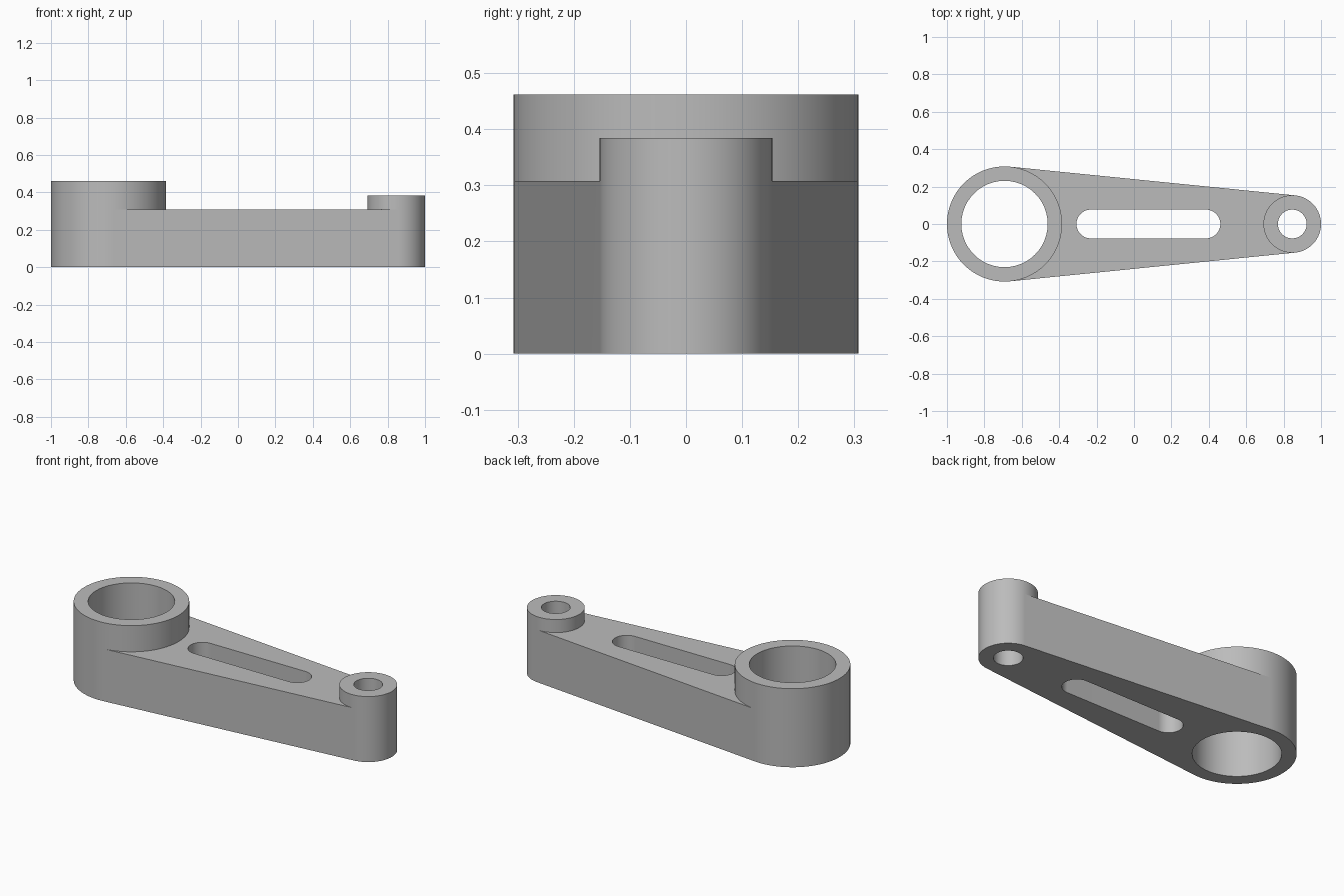
import bpy, bmesh
from math import acos, cos, sin, pi

if "Cube" in bpy.data.objects:
    bpy.data.objects.remove(bpy.data.objects["Cube"], do_unlink=True)

U = 1 / 13                       # design unit: arm is 26 units long
BIG_X, BIG_R, BIG_BORE, BIG_TOP = -9 * U, 4 * U, 3 * U, 6 * U
SMALL_X, SMALL_R, SMALL_BORE, SMALL_TOP = 11 * U, 2 * U, U, 5 * U
SLOT_A, SLOT_B, SLOT_R = -3 * U, 5 * U, U
WEB_TOP = 4 * U
SEGMENTS = 48

# Angle at which the straight flanks touch both bosses
TANGENT = acos((BIG_R - SMALL_R) / (SMALL_X - BIG_X))

steel = bpy.data.materials.new("plain_grey")
steel.use_nodes = True
grey = (0.5, 0.5, 0.5, 1)
steel.diffuse_color = grey
steel.node_tree.nodes["Principled BSDF"].inputs["Base Color"].default_value = grey

bm = bmesh.new()


def arc(x, r, start, end):
    return [(x + r * cos(start + (end - start) * i / SEGMENTS),
             r * sin(start + (end - start) * i / SEGMENTS)) for i in range(SEGMENTS + 1)]


def circle(x, r):
    return arc(x, r, 0, 2 * pi)[:-1]


def wall(path, low, high, closed=False):
    ends = path[1:] + path[:1] if closed else path[1:]
    for (ax, ay), (bx, by) in zip(path, ends):
        corners = [(ax, ay, low), (bx, by, low), (bx, by, high), (ax, ay, high)]
        bm.faces.new([bm.verts.new(c) for c in corners])


def cap(loops, z):
    edges = []
    for loop in loops:
        verts = [bm.verts.new((x, y, z)) for x, y in loop]
        edges += [bm.edges.new(pair) for pair in zip(verts, verts[1:] + verts[:1])]
    bmesh.ops.triangle_fill(bm, edges=edges, use_beauty=True, normal=(0, 0, 1))


# Outlines: each boss splits into an arc facing the web and an arc facing out
big_in = arc(BIG_X, BIG_R, -TANGENT, TANGENT)
big_out = arc(BIG_X, BIG_R, TANGENT, 2 * pi - TANGENT)
small_out = arc(SMALL_X, SMALL_R, -TANGENT, TANGENT)
small_in = arc(SMALL_X, SMALL_R, TANGENT, 2 * pi - TANGENT)
slot = arc(SLOT_B, SLOT_R, -pi / 2, pi / 2) + arc(SLOT_A, SLOT_R, pi / 2, 3 * pi / 2)
big_bore = circle(BIG_X, BIG_BORE)
small_bore = circle(SMALL_X, SMALL_BORE)

# Web: outer skin, slot, top and underside
wall(small_out + big_out, 0, WEB_TOP, closed=True)
wall(slot, 0, WEB_TOP, closed=True)
cap([big_in + small_in, slot], WEB_TOP)
cap([small_out + big_out, slot, big_bore, small_bore], 0)

# Bosses: raised collar, through bore and rim
for inner, outer, bore, top in ((big_in, big_out, big_bore, BIG_TOP),
                                (small_in, small_out, small_bore, SMALL_TOP)):
    wall(inner, WEB_TOP, top)
    wall(outer, WEB_TOP, top)
    wall(bore, 0, top, closed=True)
    cap([inner + outer[1:-1], bore], top)

bmesh.ops.remove_doubles(bm, verts=bm.verts, dist=1e-5)
bmesh.ops.recalc_face_normals(bm, faces=bm.faces)

mesh = bpy.data.meshes.new("link_arm")
bm.to_mesh(mesh)
bm.free()
mesh.materials.append(steel)
arm = bpy.data.objects.new("link_arm", mesh)
bpy.context.collection.objects.link(arm)

# Smooth round walls, crisp rims, even shading on the flat flanks
bpy.ops.object.select_all(action="DESELECT")
arm.select_set(True)
bpy.context.view_layer.objects.active = arm
bpy.ops.object.shade_smooth_by_angle(angle=pi / 6)
weighted = arm.modifiers.new("even_normals", "WEIGHTED_NORMAL")
weighted.keep_sharp = True
